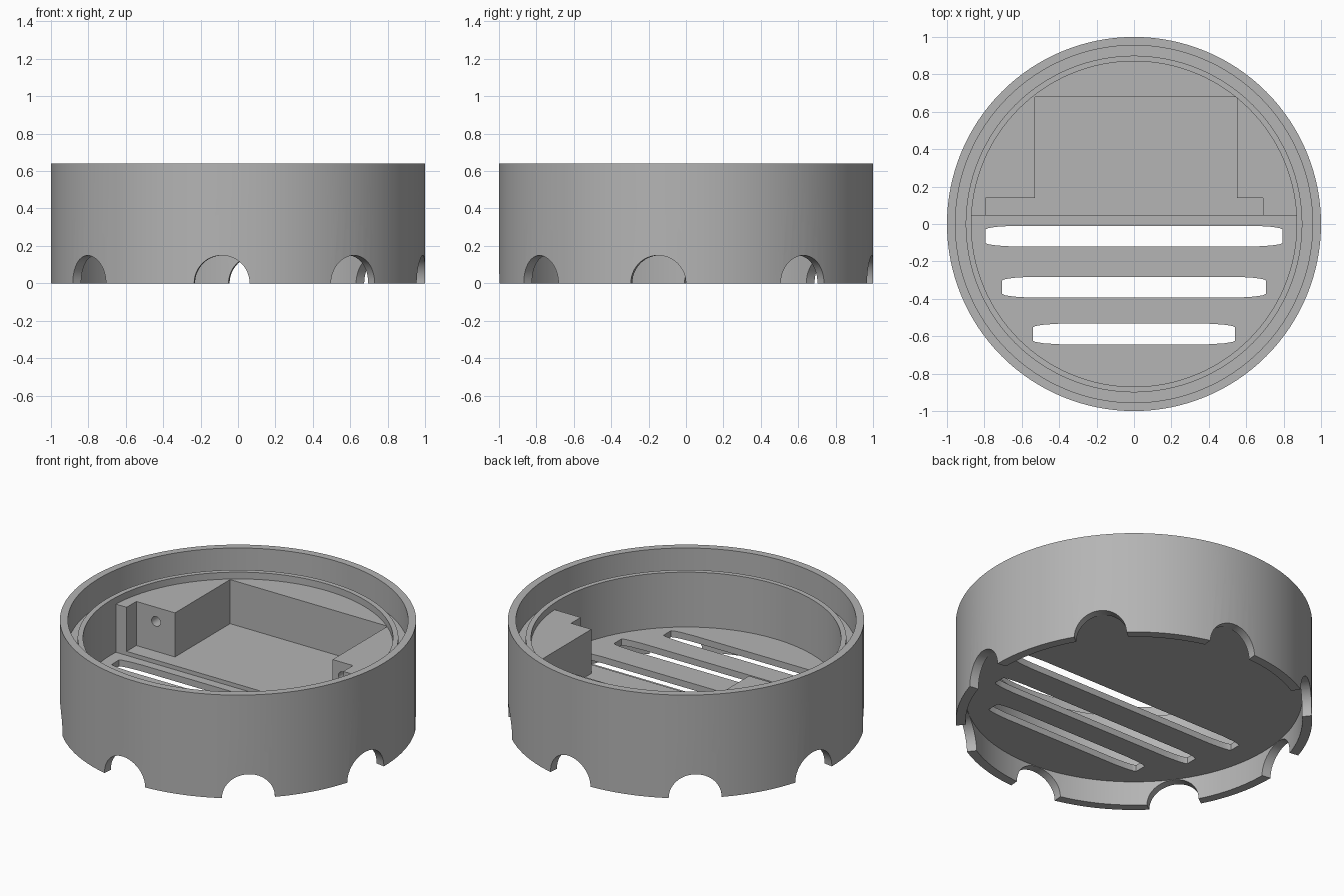
import bpy, bmesh
from math import radians, sqrt, atan2, cos, sin, pi
from mathutils import Matrix

cube = bpy.data.objects.get("Cube")
if cube:
    bpy.data.objects.remove(cube, do_unlink=True)

grey = bpy.data.materials.new("plain grey")
grey.use_nodes = True
colour = (0.46, 0.46, 0.46, 1)
grey.diffuse_color = colour
grey.node_tree.nodes["Principled BSDF"].inputs["Base Color"].default_value = colour


def finish(bm, name):
    bmesh.ops.recalc_face_normals(bm, faces=bm.faces)
    mesh = bpy.data.meshes.new(name)
    bm.to_mesh(mesh)
    bm.free()
    mesh.materials.append(grey)
    ob = bpy.data.objects.new(name, mesh)
    bpy.context.collection.objects.link(ob)
    return ob


def add_prism(bm, outline, z0, z1):
    """Extrude a flat outline from z0 up to z1."""
    face = bm.faces.new([bm.verts.new((x, y, z0)) for x, y in outline])
    top = bmesh.ops.extrude_face_region(bm, geom=[face])["geom"]
    verts = [v for v in top if isinstance(v, bmesh.types.BMVert)]
    bmesh.ops.translate(bm, verts=verts, vec=(0, 0, z1 - z0))


def add_box(bm, x0, x1, y0, y1, z0, z1):
    add_prism(bm, [(x0, y0), (x1, y0), (x1, y1), (x0, y1)], z0, z1)


def add_rod(bm, radius, length, matrix):
    bmesh.ops.create_cone(bm, cap_ends=True, segments=48, radius1=radius,
                          radius2=radius, depth=length, matrix=matrix)


def activate(ob):
    bpy.ops.object.select_all(action="DESELECT")
    ob.select_set(True)
    bpy.context.view_layer.objects.active = ob


def carve(ob, bm):
    """Subtract the cutter geometry and discard it."""
    cutter = finish(bm, "cutter")
    cutter.hide_render = True
    mod = ob.modifiers.new("carve", "BOOLEAN")
    mod.operation, mod.solver, mod.object = "DIFFERENCE", "EXACT", cutter
    activate(ob)
    bpy.ops.object.modifier_apply(modifier=mod.name)
    bpy.data.objects.remove(cutter, do_unlink=True)


def smooth(ob):
    activate(ob)
    bpy.ops.object.shade_smooth_by_angle(angle=radians(30))


FLOOR_BOTTOM, FLOOR_TOP, HEIGHT = 0.15, 0.19, 0.64
INNER = 0.87

# Round housing: skirt, outer wall, rim groove, inner lip and floor
profile = [(0, FLOOR_BOTTOM), (0.945, FLOOR_BOTTOM), (0.945, 0), (1, 0),
           (1, HEIGHT), (0.955, HEIGHT), (0.955, 0.47), (0.9, 0.47),
           (0.9, 0.53), (INNER, 0.53), (INNER, FLOOR_TOP), (0, FLOOR_TOP)]
bm = bmesh.new()
verts = [bm.verts.new((r, 0, z)) for r, z in profile]
edges = [bm.edges.new(pair) for pair in zip(verts, verts[1:])]
bmesh.ops.spin(bm, geom=verts + edges, axis=(0, 0, 1), cent=(0, 0, 0),
               angle=2 * pi, steps=128, use_duplicate=False)
bmesh.ops.remove_doubles(bm, verts=bm.verts, dist=0.0005)
housing = finish(bm, "housing")

# Arched openings around the skirt
bm = bmesh.new()
for angle in (39, 84, 128, 171.4, 216.5, 265, 308.4, 351.4):
    add_rod(bm, 0.149, 0.2, Matrix.Rotation(radians(angle), 4, "Z")
            @ Matrix.Translation((1.0, 0, 0)) @ Matrix.Rotation(pi / 2, 4, "Y"))
carve(housing, bm)

# Three floor slots with slightly tapered ends
bm = bmesh.new()
for y, half in ((-0.065, 0.795), (-0.338, 0.705), (-0.588, 0.54)):
    quarter = [(half, 0.036), (half - 0.015, 0.043), (half - 0.06, 0.05),
               (half - 0.14, 0.055)]
    right = [(x, -d) for x, d in reversed(quarter)] + quarter
    outline = right + [(-x, -d) for x, d in right]
    add_prism(bm, [(x, y + d) for x, d in outline], 0.1, 0.3)
carve(housing, bm)
smooth(housing)

# Rear mounting block filling the back half
FRONT, BLOCK_TOP, POCKET = 0.045, 0.488, 0.215
radius = INNER + 0.004
start = atan2(FRONT, sqrt(radius ** 2 - FRONT ** 2))
steps = 64
arc = [start + (pi - 2 * start) * i / steps for i in range(steps + 1)]
bm = bmesh.new()
add_prism(bm, [(radius * cos(a), radius * sin(a)) for a in arc],
          FLOOR_TOP - 0.01, BLOCK_TOP)
block = finish(bm, "mounting_block")

# Wide front recess, deep pocket and screw holes in the block
bm = bmesh.new()
add_box(bm, -0.795, 0.69, -0.1, 0.14, POCKET, 0.6)
carve(block, bm)
bm = bmesh.new()
add_box(bm, -0.53, 0.55, 0.1, 0.68, POCKET, 0.6)
carve(block, bm)
bm = bmesh.new()
for x in (-0.66, 0.62):
    add_rod(bm, 0.03, 0.3, Matrix.Translation((x, 0.14, 0.4))
            @ Matrix.Rotation(pi / 2, 4, "X"))
carve(block, bm)
smooth(block)
